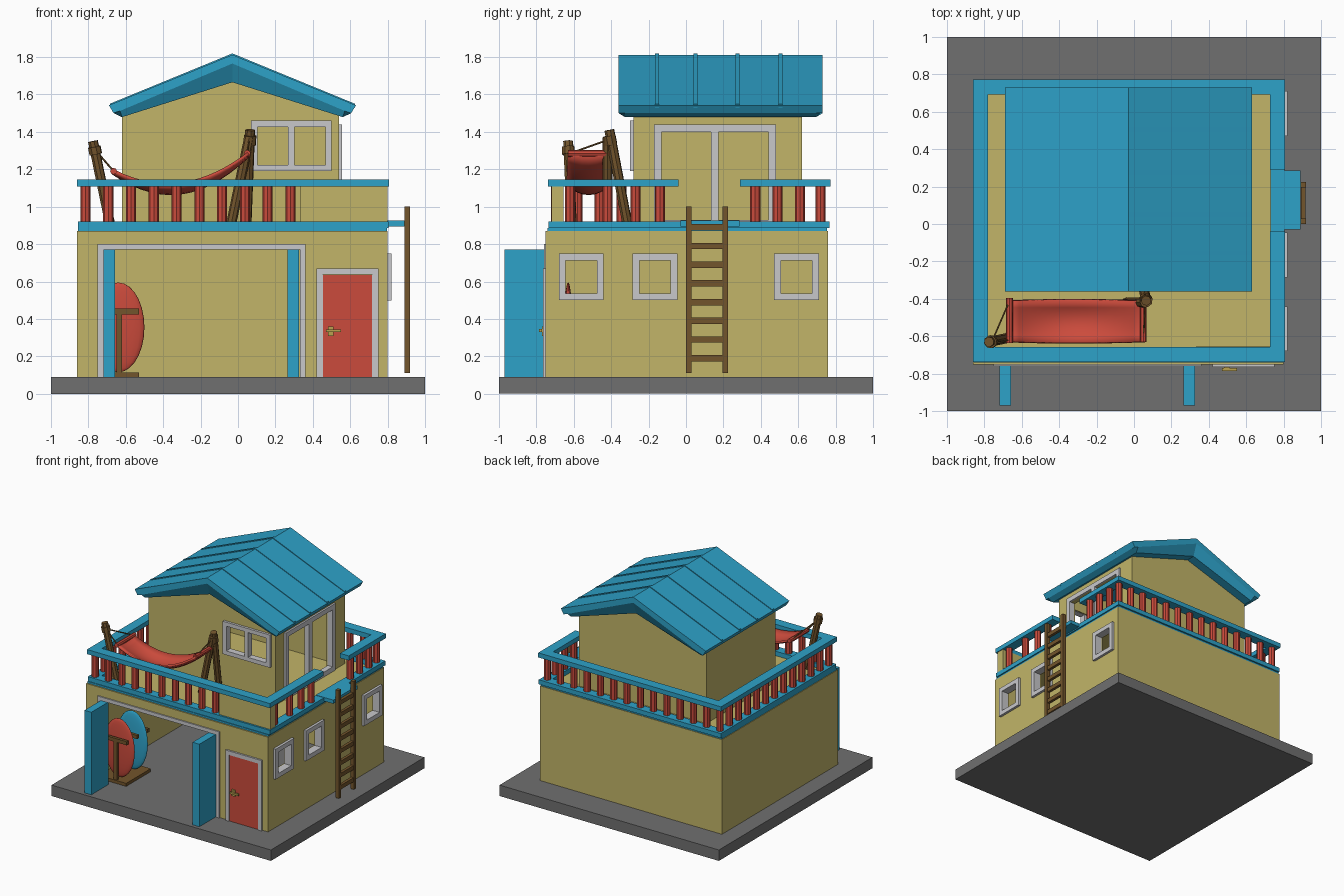
import bpy, bmesh, math
from mathutils import Vector

cube = bpy.data.objects.get("Cube")
if cube:
    bpy.data.objects.remove(cube, do_unlink=True)


def material(name, r, g, b):
    m = bpy.data.materials.new(name)
    m.use_nodes = True
    m.diffuse_color = (r, g, b, 1)
    shader = next(n for n in m.node_tree.nodes if n.type == 'BSDF_PRINCIPLED')
    shader.inputs["Base Color"].default_value = (r, g, b, 1)
    return m


grey = material("concrete_grey", .16, .16, .16)
tan = material("plaster_tan", .54, .46, .14)
blue = material("trim_blue", .027, .36, .58)
red = material("paint_red", .60, .07, .045)
white = material("frame_white", .58, .58, .60)
brown = material("wood_brown", .17, .09, .025)
gold = material("handle_brass", .50, .36, .08)


def finish(name, bm, mat):
    bmesh.ops.recalc_face_normals(bm, faces=bm.faces)
    mesh = bpy.data.meshes.new(name)
    bm.to_mesh(mesh)
    bm.free()
    mesh.materials.append(mat)
    ob = bpy.data.objects.new(name, mesh)
    bpy.context.collection.objects.link(ob)
    return ob


def boxes(name, mat, *spans):
    """One object from boxes given as x0, x1, y0, y1, z0, z1."""
    bm = bmesh.new()
    for x0, x1, y0, y1, z0, z1 in spans:
        for v in bmesh.ops.create_cube(bm, size=1)["verts"]:
            v.co = Vector((x1 if v.co.x > 0 else x0, y1 if v.co.y > 0 else y0,
                           z1 if v.co.z > 0 else z0))
    return finish(name, bm, mat)


def beams(name, mat, radius, *pairs, sides=8):
    """One object from round bars running between pairs of points."""
    bm = bmesh.new()
    for a, b in pairs:
        a, b = Vector(a), Vector(b)
        turn = (b - a).to_track_quat('Z', 'Y')
        made = bmesh.ops.create_cone(bm, cap_ends=True, segments=sides, radius1=radius,
                                     radius2=radius, depth=(b - a).length)
        for v in made["verts"]:
            v.co = turn @ v.co + (a + b) / 2
    return finish(name, bm, mat)


def loft(name, mat, sections):
    """Closed solid through equal-length rings of points."""
    bm = bmesh.new()
    rings = [[bm.verts.new(p) for p in s] for s in sections]
    n = len(rings[0])
    for a, b in zip(rings, rings[1:]):
        for i in range(n):
            j = (i + 1) % n
            bm.faces.new((a[i], a[j], b[j], b[i]))
    bm.faces.new(rings[0])
    bm.faces.new(rings[-1])
    return finish(name, bm, mat)


def wall(name, axis, pos, depth, u0, u1, z0, z1, holes=()):
    """Wall of the given depth across axis, pierced by holes (u0, u1, z0, z1)."""
    us = sorted({u0, u1, *(u for h in holes for u in h[:2])})
    zs = sorted({z0, z1, *(z for h in holes for z in h[2:])})
    put = (lambda u, z: (pos, u, z)) if axis == 'x' else (lambda u, z: (u, pos, z))
    bm = bmesh.new()
    for a, b in zip(us, us[1:]):
        for c, d in zip(zs, zs[1:]):
            if not any(h[0] <= a and b <= h[1] and h[2] <= c and d <= h[3] for h in holes):
                bm.faces.new([bm.verts.new(put(*p)) for p in ((a, c), (b, c), (b, d), (a, d))])
    bmesh.ops.remove_doubles(bm, verts=bm.verts, dist=.0001)
    grown = bmesh.ops.extrude_face_region(bm, geom=bm.faces[:])["geom"]
    shift = Vector((depth, 0, 0) if axis == 'x' else (0, depth, 0))
    for v in grown:
        if isinstance(v, bmesh.types.BMVert):
            v.co += shift
    return finish(name, bm, tan)


def frame(name, axis, pos, depth, u0, u1, z0, z1, w, sill=True, mullion=False):
    """White border around an opening, its outer size given."""
    bars = [(u0, u0 + w, z0, z1), (u1 - w, u1, z0, z1), (u0 + w, u1 - w, z1 - w, z1)]
    if sill:
        bars.append((u0 + w, u1 - w, z0, z0 + w))
    if mullion:
        mid = (u0 + u1) / 2
        bars.append((mid - w / 2, mid + w / 2, z0 + w, z1 - w))
    lo, hi = sorted((pos, pos + depth))
    spans = [(lo, hi, a, b, c, d) if axis == 'x' else (a, b, lo, hi, c, d) for a, b, c, d in bars]
    return boxes(name, white, *spans)


# Ground slab and lower storey
X0, X1, Y0, Y1, G, T = -.86, .80, -.75, .76, .09, .87
boxes("ground_slab", grey, (-1, 1, -1, 1, 0, G))
wall("front_wall", 'y', Y0, .05, X0, X1, G, T, [(-.72, .33, G, .77)])
wall("back_wall", 'y', Y1, -.05, X0, X1, G, T)
wall("left_wall", 'x', X0, .05, Y0 + .05, Y1 - .05, G, T)
window_centres = (-.56, -.165, .59)
wall("right_wall", 'x', X1, -.05, Y0 + .05, Y1 - .05, G, T,
     [(c - .085, c + .085, .535, .715) for c in window_centres])
for c in window_centres:
    frame("side_window_frame", 'x', X1 - .04, .06, c - .12, c + .12, .50, .75, .037)
boxes("deck_floor", tan, (X0 + .02, X1 - .02, Y0 + .02, Y1 - .02, .83, .885))

# Garage opening with open leaves, entrance door
frame("garage_frame", 'y', Y0 + .02, -.03, -.75, .36, G, .80, .03, sill=False)
for name, x in (("garage_leaf_a", -.72), ("garage_leaf_b", .265)):
    boxes(name, blue, (x, x + .062, -.97, Y0, G, .77))
boxes("entrance_door", red, (.45, .72, Y0 - .008, Y0 + .04, G, .635))
frame("entrance_frame", 'y', Y0 + .02, -.035, .42, .75, G, .67, .033, sill=False)
boxes("door_handle", gold, (.48, .51, Y0 - .02, Y0, .31, .36),
      (.47, .55, Y0 - .035, Y0 - .02, .33, .345))


# Cornice rings and balcony railing
def ring(name, mat, x0, x1, y0, y1, z0, z1, w, gap=None):
    spans = [(x0, x1, y0, y0 + w, z0, z1), (x0, x1, y1 - w, y1, z0, z1),
             (x0, x0 + w, y0 + w, y1 - w, z0, z1)]
    if gap:
        spans += [(x1 - w, x1, y0 + w, gap[0], z0, z1), (x1 - w, x1, gap[1], y1 - w, z0, z1)]
    else:
        spans.append((x1 - w, x1, y0 + w, y1 - w, z0, z1))
    return boxes(name, mat, *spans)


ring("cornice_lower", blue, X0 + .005, X1 - .005, Y0 + .01, Y1 - .005, .865, .885, .07)
ring("cornice_upper", blue, X0 + .005, X1 + .005, Y0 + .015, Y1 + .008, .885, .922, .075)
ring("top_rail", blue, X0, X1 + .007, Y0 + .012, Y1 + .012, 1.107, 1.145, .08, gap=(-.04, .29))
boxes("front_parapet", tan, (.33, X1, Y0 + .03, -.655, .92, 1.11))


def spread(a, b, n):
    return [a + (b - a) * i / (n - 1) for i in range(n)]


spots = [(x, -.695) for x in spread(-.815, .28, 10)]
spots += [(x, .72) for x in spread(-.815, .76, 14)]
spots += [(-.815, y) for y in spread(-.58, .60, 11)]
spots += [(.765, y) for y in (-.62, -.42, -.27, -.14, .37, .49, .61)]
beams("balusters", red, .027, *[((x, y, .92), (x, y, 1.11)) for x, y in spots])

# Ladder and its landing
boxes("ladder_landing", blue, (.73, .89, -.03, .285, .895, .925))
rails = [(.89, .92, y, y + .03, .11, 1.0) for y in (0, .195)]
rungs = [(.893, .917, .03, .195, z - .017, z + .017) for z in spread(.19, .89, 8)]
boxes("ladder", brown, *rails, *rungs)

# Upper storey
U0, U1, V0, V1, B, E = -.62, .54, -.28, .62, .88, 1.49
wall("upper_front_wall", 'y', V0, .04, U0, U1, B, E, [(.10, .47, 1.22, 1.43)])
wall("upper_back_wall", 'y', V1, -.04, U0, U1, B, E)
wall("upper_left_wall", 'x', U0, .04, V0 + .04, V1 - .04, B, E)
wall("upper_right_wall", 'x', U1, -.04, V0 + .04, V1 - .04, B, E, [(-.13, .44, .92, 1.40)])
frame("upper_window_frame", 'y', V0 + .03, -.05, .07, .50, 1.19, 1.46, .033, mullion=True)
frame("balcony_door_frame", 'x', U1 - .03, .045, -.17, .48, .89, 1.44, .04, mullion=True)
MID = -.03
for name, y in (("front_gable", V0), ("back_gable", V1 - .04)):
    tri = ((U0, E), (U1, E), (MID, 1.69))
    loft(name, tan, [[(x, d, z) for x, z in tri] for d in (y, y + .04)])


# Gable roof, thicker towards the middle of its underside
def roof_section(y, drop, inset):
    half = [(0, 1.812), (.66, 1.542), (.635, 1.50), (.60 - inset, 1.512 - drop / 3)]
    pts = [(MID + x, y, z) for x, z in half] + [(MID, y, 1.765 - drop)]
    return pts + [(MID - x, y, z) for x, z in reversed(half[1:])]


loft("roof", blue, [roof_section(-.36, 0, 0), roof_section(-.325, .10, .01),
                    roof_section(.695, .10, .01), roof_section(.73, 0, 0)])
for y in (-.155, .05, .275, .505):
    chevron = ((0, 1.819), (.655, 1.55), (.655, 1.53), (0, 1.80))
    for side in (-1, 1):
        loft("roof_batten", blue, [[(MID + side * x, d, z) for x, z in chevron]
                                   for d in (y - .011, y + .011)])

# Hammock with posts and ropes
beams("hammock_posts", brown, .027,
      ((-.775, -.63, 1.35), (-.68, -.61, .89)),
      ((.065, -.41, 1.41), (.045, -.31, .89)),
      ((.06, -.42, 1.37), (-.04, -.42, .89)))
beams("post_lashings", brown, .035,
      ((-.768, -.63, 1.32), (-.76, -.628, 1.28)), ((.065, -.41, 1.38), (.062, -.40, 1.33)))
bm = bmesh.new()
bmesh.ops.create_grid(bm, x_segments=14, y_segments=6, size=.5)
for v in bm.verts:
    t, s = v.co.x + .5, v.co.y * 2
    sag = .46 * t * (1 - t)
    trough = .035 * (s * s - 1) * (.4 + math.sin(math.pi * t))
    v.co = (-.665 + .715 * t, -.52 + .11 * s, 1.20 + .09 * t - sag + trough)
hammock = finish("hammock_cloth", bm, red)
thick = hammock.modifiers.new("thickness", 'SOLIDIFY')
thick.thickness = .016
for poly in hammock.data.polygons:
    poly.use_smooth = True
beams("hammock_bars", red, .018, ((-.665, -.635, 1.19), (-.665, -.395, 1.19)),
      ((.05, -.63, 1.285), (.05, -.41, 1.285)))
beams("hammock_ropes", brown, .005,
      *[((-.76, -.63, 1.30), (-.665, y, 1.19)) for y in (-.62, -.41)],
      *[((.06, -.41, 1.36), (.05, y, 1.285)) for y in (-.62, -.42)], sides=6)

# Surfboards on a wooden rack
for name, mat, y in (("surfboard_red", red, -.63), ("surfboard_blue", blue, -.46)):
    bm = bmesh.new()
    bmesh.ops.create_uvsphere(bm, u_segments=20, v_segments=14, radius=1)
    for v in bm.verts:
        v.co = (-.64 + .14 * v.co.x, y + .022 * v.co.y, .355 + .24 * v.co.z)
    board = finish(name, bm, mat)
    for poly in board.data.polygons:
        poly.use_smooth = True
rack = [(-.78, -.53, -.70, -.38, G, .115)]
for y in (-.68, -.545, -.41):
    rack += [(-.65, -.62, y - .012, y + .012, .115, .44), (-.76, -.53, y - .012, y + .012, .425, .455)]
boxes("surfboard_rack", brown, *rack)
